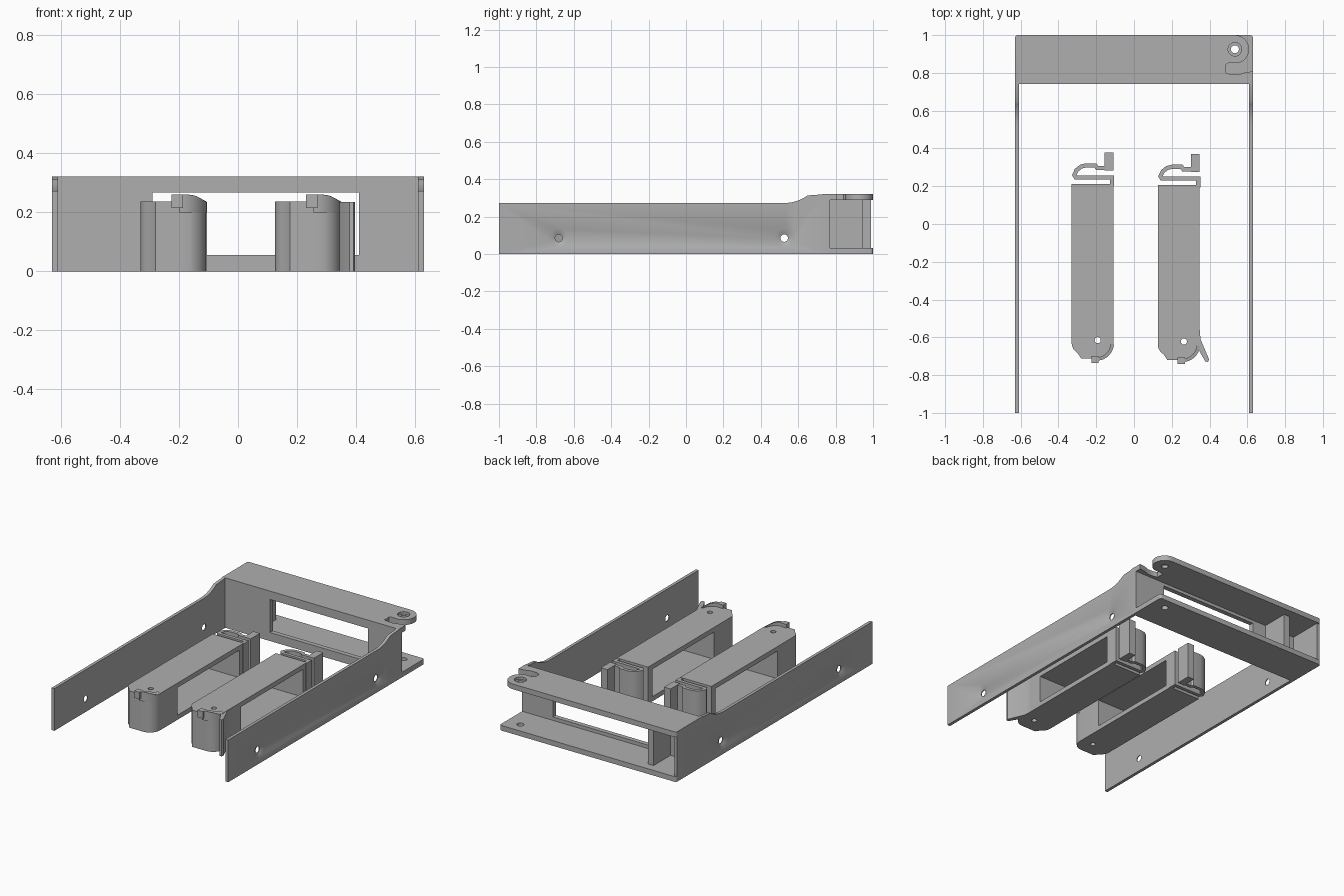
import bpy, bmesh, math
from mathutils import Vector

if "Cube" in bpy.data.objects:
    bpy.data.objects.remove(bpy.data.objects["Cube"])

GREY = (0.43, 0.43, 0.43, 1)
mat = bpy.data.materials.new("plain_grey")
mat.use_nodes = True
mat.diffuse_color = GREY
mat.node_tree.nodes["Principled BSDF"].inputs["Base Color"].default_value = GREY


def arc(cx, cy, r, a0, a1, n=12):
    angles = [math.radians(a0 + (a1 - a0) * i / n) for i in range(n + 1)]
    return [(cx + r * math.cos(a), cy + r * math.sin(a)) for a in angles]


def finish(name, bm):
    bmesh.ops.recalc_face_normals(bm, faces=bm.faces)
    mesh = bpy.data.meshes.new(name)
    bm.to_mesh(mesh)
    bm.free()
    mesh.materials.append(mat)
    ob = bpy.data.objects.new(name, mesh)
    bpy.context.collection.objects.link(ob)
    return ob


def prism(name, pts, lo, hi, axis="z"):
    """Extrude a flat outline along z (x, y points) or along x (y, z points)."""
    bm = bmesh.new()
    place = (lambda p: (p[0], p[1], lo)) if axis == "z" else (lambda p: (lo, p[0], p[1]))
    face = bm.faces.new([bm.verts.new(place(p)) for p in pts])
    moved = bmesh.ops.extrude_face_region(bm, geom=[face])["geom"]
    shift = Vector((0, 0, hi - lo)) if axis == "z" else Vector((hi - lo, 0, 0))
    bmesh.ops.translate(bm, verts=[v for v in moved if isinstance(v, bmesh.types.BMVert)], vec=shift)
    return finish(name, bm)


def box(name, x0, x1, y0, y1, z0, z1):
    return prism(name, [(x0, y0), (x1, y0), (x1, y1), (x0, y1)], z0, z1)


def ribbon(path, width):
    """Outline of a constant-width strip that follows a path."""
    pts = [Vector(p) for p in path]
    left, right = [], []
    for i, p in enumerate(pts):
        a = (p - pts[max(i - 1, 0)]).normalized()
        b = (pts[min(i + 1, len(pts) - 1)] - p).normalized()
        d = (a + b).normalized()
        grow = width / 2 / max(d.dot(b if b.length else a), 0.6)
        n = Vector((-d.y, d.x)) * grow
        left.append(tuple(p + n))
        right.append(tuple(p - n))
    return left + right[::-1]


def cone(r0, r1, p0, p1):
    """Round cutter between two points."""
    p0, p1 = Vector(p0), Vector(p1)
    bm = bmesh.new()
    bmesh.ops.create_cone(bm, cap_ends=True, segments=32, radius1=r0, radius2=r1, depth=(p1 - p0).length)
    bm.transform((p1 - p0).to_track_quat("Z", "Y").to_matrix().to_4x4())
    bmesh.ops.translate(bm, verts=bm.verts, vec=(p0 + p1) / 2)
    return finish("cutter", bm)


def cut(ob, *cutters):
    for c in cutters:
        mod = ob.modifiers.new("cut", "BOOLEAN")
        mod.object, mod.operation, mod.solver = c, "DIFFERENCE", "EXACT"
        bpy.context.view_layer.objects.active = ob
        bpy.ops.object.modifier_apply(modifier=mod.name)
        bpy.data.objects.remove(c)


# Side walls with a raised rear shoulder and countersunk screw holes
for side, name, end in ((1, "left_wall", 0.77), (-1, "right_wall", 0.99)):
    shoulder = [(end, 0.322), (0.735, 0.322), (0.72, 0.318)] + arc(0.52, 0.5, 0.228, -40, -90, 10)
    shoulder = [p for p in shoulder if p[1] < 0.323]
    wall = prism(name, [(-1, 0), (end, 0)] + shoulder + [(-1, 0.272)], side * 0.61, side * 0.63, "x")
    for y in (-0.68, 0.525):
        cut(wall, cone(0.02, 0.02, (side * 0.58, y, 0.085), (side * 0.66, y, 0.085)),
            cone(0.02, 0.054, (side * 0.616, y, 0.085), (side * 0.632, y, 0.085)))

# Rear housing: bottom plate, top plate with a hooked lug, window wall, rib
PIN = (0.534, 0.925)
corner = arc(-0.615, 0.985, 0.015, 90, 180, 5)
bottom = prism("bottom_plate", [(-0.63, 0.74), (0.63, 0.74)] + arc(0.615, 0.985, 0.015, 0, 90, 5) + corner, 0, 0.033)
cut(bottom, cone(0.021, 0.021, (*PIN, -0.1), (*PIN, 0.1)))

lug = arc(*PIN, 0.075, 90, -80, 20)
notch = [(0.5, 0.852), (0.486, 0.843), (0.486, 0.8), (0.51, 0.792), (0.55, 0.79), (0.59, 0.803), (0.63, 0.808)]
top = prism("top_plate", lug + notch + [(0.63, 0.74), (-0.63, 0.74)] + corner[::-1], 0.288, 0.322)
cut(top, cone(0.021, 0.021, (*PIN, 0.2), (*PIN, 0.4)), cone(0.036, 0.036, (*PIN, 0.306), (*PIN, 0.34)))

front = box("window_wall", -0.615, 0.615, 0.74, 0.77, 0.005, 0.318)
cut(front, box("cutter", -0.29, 0.41, 0.7, 0.8, 0.055, 0.268))
box("housing_rib", -0.43, -0.39, 0.765, 0.945, 0.03, 0.29)


# Two latch blocks, each a hollow body with a folded spring at its rear
def latch(name, x, y):
    def at(pts):
        return [(px + x, py + y) for px, py in pts]

    nose = arc(0.06, -0.63, 0.06, 180, 240, 6) + [(0.05, -0.712), (0.14, -0.712)]
    nose += arc(0.15, -0.64, 0.072, -75, 0, 8)
    body = prism(name + "_body", at(nose + [(0.222, 0.213), (0, 0.213)]), 0, 0.237)
    cut(body, box("cutter", x - 0.1, x + 0.4, y - 0.46, y + 0.17, 0.03, 0.207),
        cone(0.016, 0.016, (x + 0.138, y - 0.615, -0.1), (x + 0.138, y - 0.615, 0.4)))

    spring = [(0.214, 0.2), (0.214, 0.247), (0.022, 0.247), (0.014, 0.26), (0.026, 0.285), (0.05, 0.304),
              (0.075, 0.31), (0.125, 0.31), (0.135, 0.297), (0.19, 0.297)]
    prism(name + "_spring", at(ribbon(spring, 0.022)), 0, 0.235)
    box(name + "_tab", x + 0.175, x + 0.222, y + 0.283, y + 0.378, 0, 0.237)

    # Nose catch and the curved ramp beside it
    box(name + "_catch", x + 0.105, x + 0.143, y - 0.735, y - 0.7, 0.215, 0.26)
    ramp = prism(name + "_ramp", at(ribbon(arc(0.13, -0.63, 0.085, -90, -5, 10), 0.018)), 0.2, 0.26)
    for v in ramp.data.vertices:
        if v.co.z > 0.23:
            slope = min(1, max(0, (v.co.x - x - 0.16) / 0.06))
            v.co.z -= 0.024 * slope * slope


latch("right_latch", -0.33, 0)
latch("left_latch", 0.126, -0.007)

# Opened side flap on one latch
prism("left_latch_flap", [(0.348, -0.56), (0.352, -0.61), (0.397, -0.715), (0.392, -0.73), (0.378, -0.728),
                          (0.33, -0.645), (0.33, -0.56)], 0, 0.235)

for ob in bpy.context.view_layer.objects:
    ob.select_set(ob.type == "MESH")
bpy.ops.object.shade_smooth_by_angle(angle=math.radians(32))
